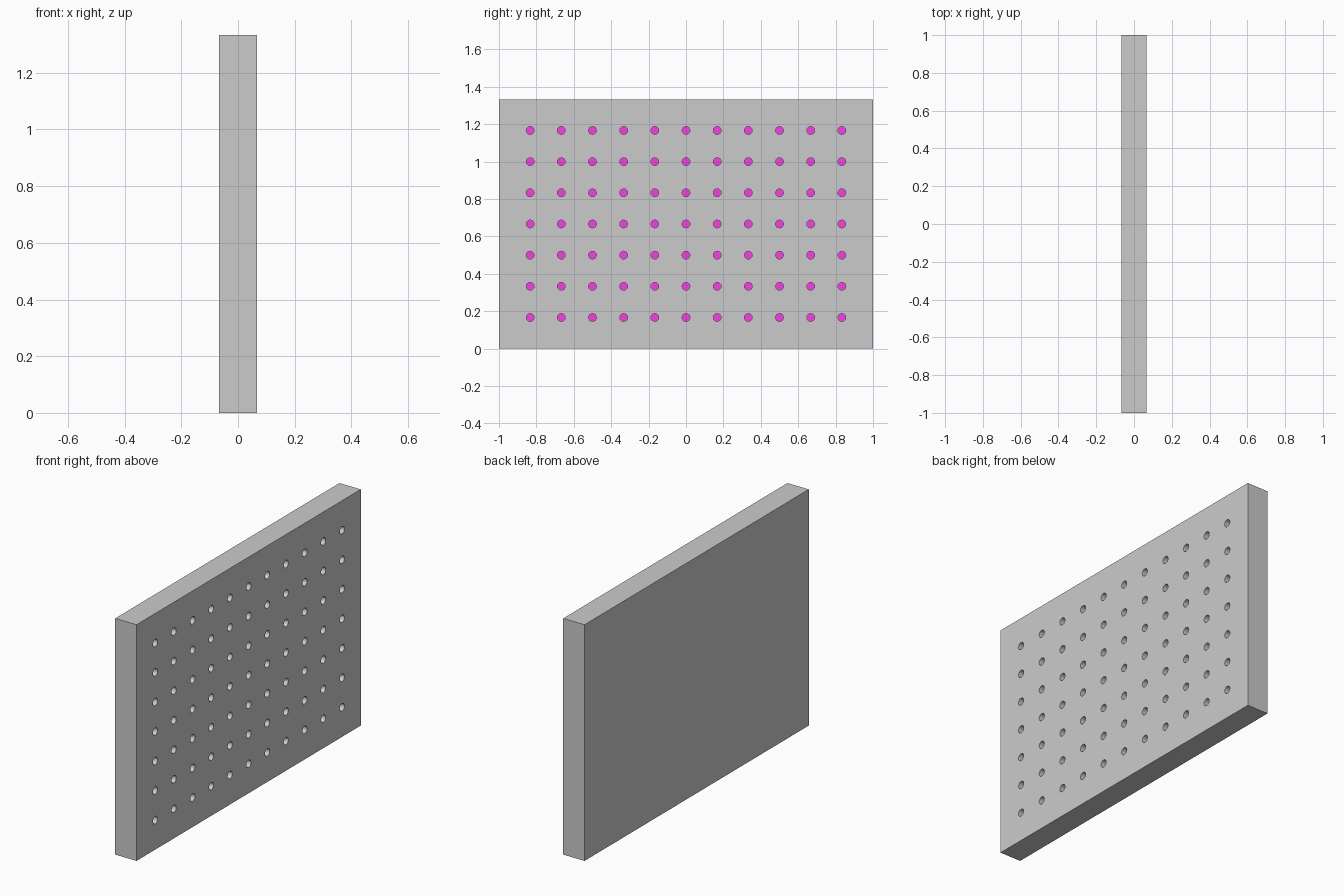
import bpy, bmesh
from math import pi
from mathutils import Matrix, Vector

if "Cube" in bpy.data.objects:
    bpy.data.objects.remove(bpy.data.objects["Cube"])

PITCH = 1 / 6            # hole spacing
T = 0.4 * PITCH          # half thickness of the board
HEIGHT = 8 * PITCH
HOLE_R, HOLE_DEPTH, SIDES = 0.021, 0.033, 16


def make_object(name, bm):
    mesh = bpy.data.meshes.new(name)
    bm.to_mesh(mesh)
    bm.free()
    obj = bpy.data.objects.new(name, mesh)
    bpy.context.collection.objects.link(obj)
    return obj


# Solid board
bm = bmesh.new()
bmesh.ops.create_cube(bm, size=1, matrix=Matrix.Translation((0, 0, HEIGHT / 2))
                      @ Matrix.Diagonal((2 * T, 2, HEIGHT, 1)))
board = make_object("peg_board", bm)

# 11 x 7 grid of round cutters entering from the +x face
bm = bmesh.new()
turn = Matrix.Rotation(pi / 2, 4, 'Y')
for col in range(-5, 6):
    for row in range(1, 8):
        centre = Vector((T, col * PITCH, row * PITCH))
        bmesh.ops.create_cone(bm, cap_ends=True, segments=SIDES, radius1=HOLE_R,
                              radius2=HOLE_R, depth=2 * HOLE_DEPTH,
                              matrix=Matrix.Translation(centre) @ turn)
cutter = make_object("hole_cutter", bm)
cutter.hide_render = True

# Cut the blind holes
mod = board.modifiers.new("holes", 'BOOLEAN')
mod.operation = 'DIFFERENCE'
mod.solver = 'EXACT'
mod.object = cutter
bpy.context.view_layer.objects.active = board
board.select_set(True)
bpy.ops.object.modifier_apply(modifier=mod.name)
bpy.data.objects.remove(cutter)

# Magenta hole floors, grey elsewhere
grey = bpy.data.materials.new("board_grey")
grey.diffuse_color = (0.8, 0.8, 0.8, 1)
grey.use_nodes = True
grey.node_tree.nodes["Principled BSDF"].inputs["Base Color"].default_value = grey.diffuse_color
magenta = bpy.data.materials.new("hole_magenta")
magenta.diffuse_color = (0.9, 0.05, 0.75, 1)
magenta.use_nodes = True
magenta.node_tree.nodes["Principled BSDF"].inputs["Base Color"].default_value = magenta.diffuse_color
board.data.materials.clear()
board.data.materials.append(grey)
board.data.materials.append(magenta)
for face in board.data.polygons:
    is_floor = face.normal.x > 0.9 and face.center.x < T - HOLE_DEPTH / 2
    face.material_index = 1 if is_floor else 0

# Smooth hole walls, sharp rims
bpy.ops.object.shade_smooth_by_angle(angle=pi / 6)
